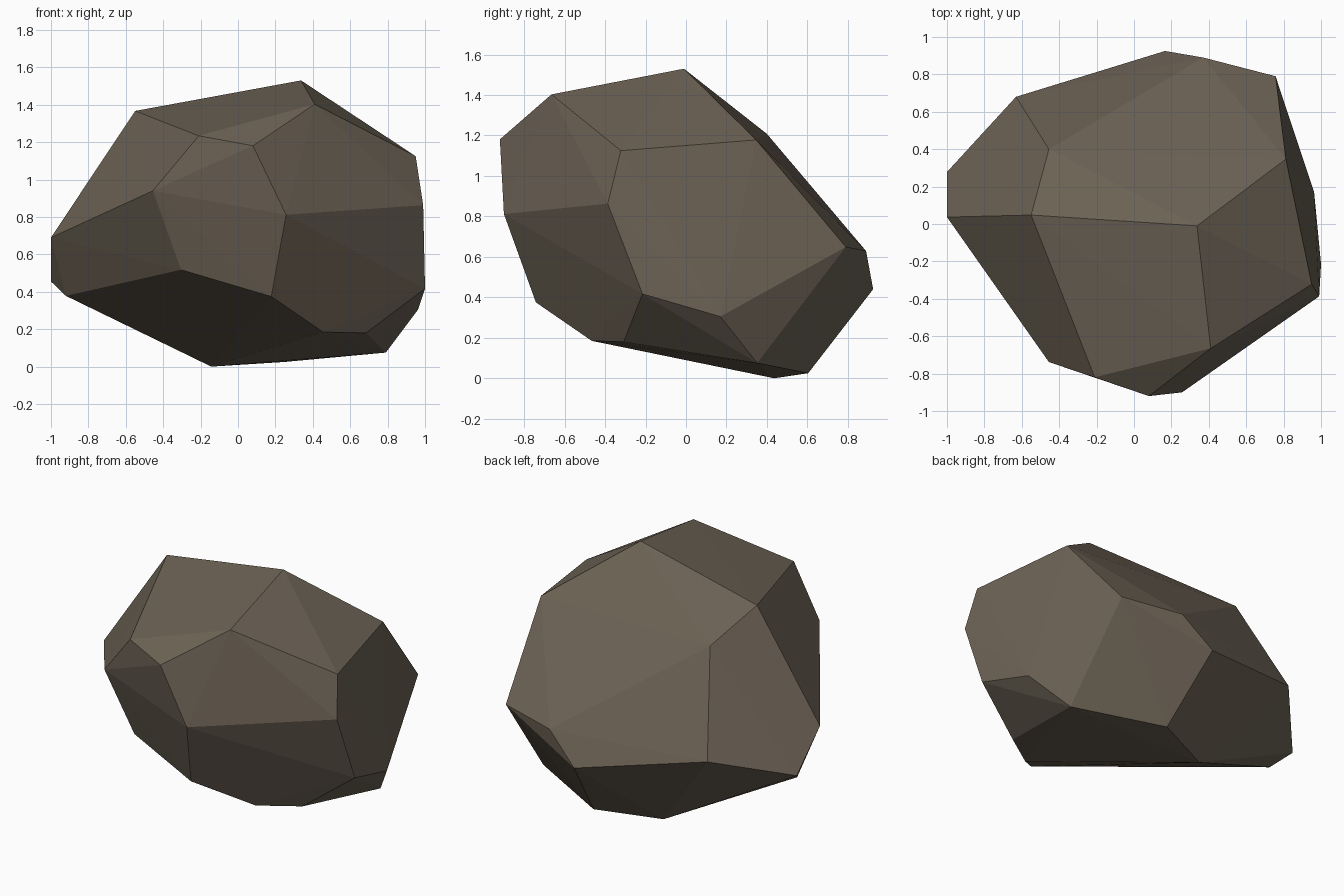
import bpy, bmesh

# Corner points of the faceted boulder, grouped by where they sit
CROWN = [(.337, -.01, 1.53), (-.55, .048, 1.367), (.41, -.665, 1.403), (.95, -.322, 1.125),
         (.812, .347, 1.178), (-.455, .40, 1.208), (-.21, -.82, 1.234), (.08, -.92, 1.181)]
WAIST = [(-.455, -.738, .94), (.257, -.90, .812), (.99, -.387, .863), (-1, .037, .69),
         (.757, .79, .649), (.37, .89, .629), (-.631, .68, .60), (.166, .925, .44),
         (-1, .278, .455), (1, -.215, .417)]
BASE = [(-.92, .16, .378), (-.305, -.64, .518), (.178, -.742, .375), (.455, -.466, .185),
        (.684, -.308, .18), (.963, .17, .305), (.79, .352, .075), (.25, .604, .025),
        (-.143, .436, 0)]

# Boulder: convex hull of the corners, flat shaded
bm = bmesh.new()
for p in CROWN + WAIST + BASE:
    bm.verts.new(p)
bmesh.ops.convex_hull(bm, input=bm.verts)
bmesh.ops.recalc_face_normals(bm, faces=bm.faces)
mesh = bpy.data.meshes.new("boulder")
bm.to_mesh(mesh)
bm.free()

# Stone colour
stone = bpy.data.materials.new("brown stone")
stone.diffuse_color = (.15, .122, .09, 1)
mesh.materials.append(stone)
bpy.context.collection.objects.link(bpy.data.objects.new("boulder", mesh))
